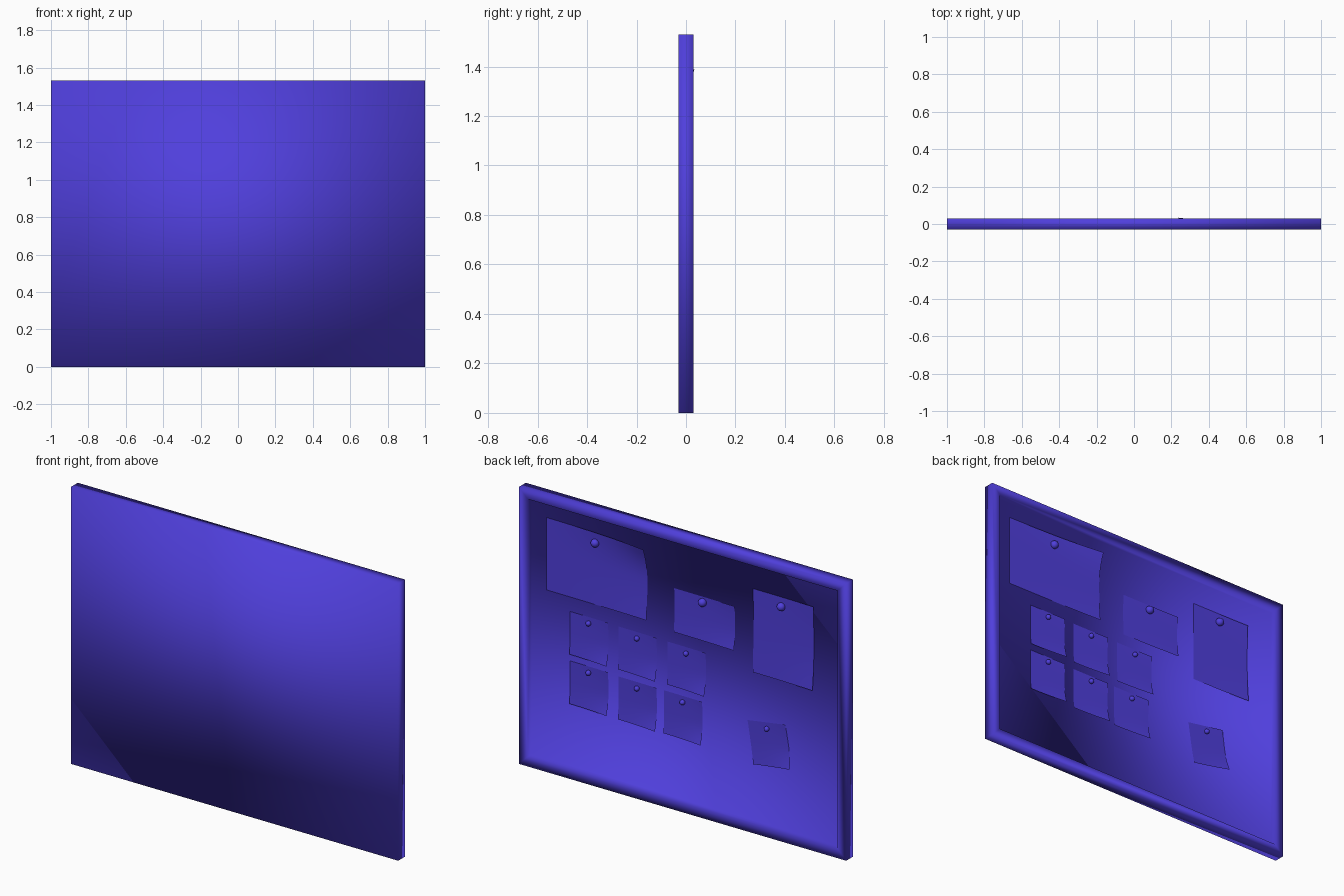
import bpy, bmesh, math

if "Cube" in bpy.data.objects:
    bpy.data.objects.remove(bpy.data.objects["Cube"])

W, H, T = 2.0, 1.53, 0.06      # board size
RIM, DEPTH = 0.075, 0.035      # frame width and recess depth
BASE = T / 2 - DEPTH           # y of the recessed pin surface

blue = bpy.data.materials.new("board_blue")
blue.diffuse_color = (0.08, 0.05, 0.72, 1)
blue.use_nodes = True
blue.node_tree.nodes["Principled BSDF"].inputs["Base Color"].default_value = blue.diffuse_color


def finish(bm, name):
    me = bpy.data.meshes.new(name)
    bm.to_mesh(me)
    bm.free()
    me.materials.append(blue)
    for p in me.polygons:
        p.use_smooth = True
    ob = bpy.data.objects.new(name, me)
    bpy.context.collection.objects.link(ob)
    return ob


# framed board: a box whose +y face is inset and pushed in
bm = bmesh.new()
bmesh.ops.create_cube(bm, size=1)
for v in bm.verts:
    v.co = (v.co.x * W, v.co.y * T, (v.co.z + 0.5) * H)
bm.normal_update()
face = max(bm.faces, key=lambda f: f.normal.y)
bmesh.ops.inset_region(bm, faces=[face], thickness=RIM)
inner = bmesh.ops.extrude_discrete_faces(bm, faces=[face])["faces"][0]
for v in inner.verts:
    v.co.y = BASE
bmesh.ops.recalc_face_normals(bm, faces=bm.faces)
finish(bm, "framed_board")


# curled sheet; s runs towards -x, t runs downwards
def sheet(name, cx, cz, w, h, top=0.006, bottom=0.012, angle=0.0, n=12):
    bm = bmesh.new()
    ca, sa = math.cos(angle), math.sin(angle)
    g = []
    for i in range(n + 1):
        for j in range(n + 1):
            s, t = i / n, j / n
            a, b = (s - 0.5) * w, (0.5 - t) * h
            side = 0.25 + 0.75 * s * s
            lift = side * (top * max(0, 1 - t / 0.45) ** 2
                           + bottom * max(0, (t - 0.5) / 0.5) ** 2)
            lift *= s if top > 0.03 else 1
            g.append(bm.verts.new((cx - (a * ca - b * sa),
                                   BASE + 0.003 + lift,
                                   cz + a * sa + b * ca)))
    m = n + 1
    for i in range(n):
        for j in range(n):
            k = i * m + j
            bm.faces.new((g[k], g[k + 1], g[k + m + 1], g[k + m]))
    finish(bm, name)


# round-headed pin
def ball_pin(name, x, z, r=0.022):
    bm = bmesh.new()
    bmesh.ops.create_uvsphere(bm, u_segments=20, v_segments=12, radius=r)
    bmesh.ops.translate(bm, vec=(x, BASE + 0.011, z), verts=bm.verts)
    finish(bm, name)


# large sheets: centre x, centre z, width, height, top curl, bottom curl, pin x, pin z
papers = [
    ("large_paper", 0.546, 1.188, 0.617, 0.40, 0.036, 0.010, 0.552, 1.33),
    ("medium_paper", -0.113, 1.086, 0.371, 0.242, 0.005, 0.012, -0.104, 1.177),
    ("tall_paper", -0.595, 1.103, 0.370, 0.461, 0.005, 0.012, -0.585, 1.282),
]
for name, cx, cz, w, h, top, bot, px, pz in papers:
    sheet(name, cx, cz, w, h, top, bot)
    ball_pin(name + "_pin", px, pz)

# small notes: centre x, centre z, tilt
notes = [
    (0.593, 0.79, 0), (0.297, 0.786, 0), (-0.003, 0.783, 0),
    (0.593, 0.517, 0), (0.297, 0.510, 0), (0.018, 0.508, 0),
    (-0.510, 0.500, math.radians(9)),
]
for i, (cx, cz, ang) in enumerate(notes, 1):
    sheet(f"small_note_{i}", cx, cz, 0.235, 0.236, 0.004, 0.018, ang)
    up = 0.085
    ball_pin(f"small_note_{i}_pin", cx + up * math.sin(ang), cz + up * math.cos(ang), 0.014)
